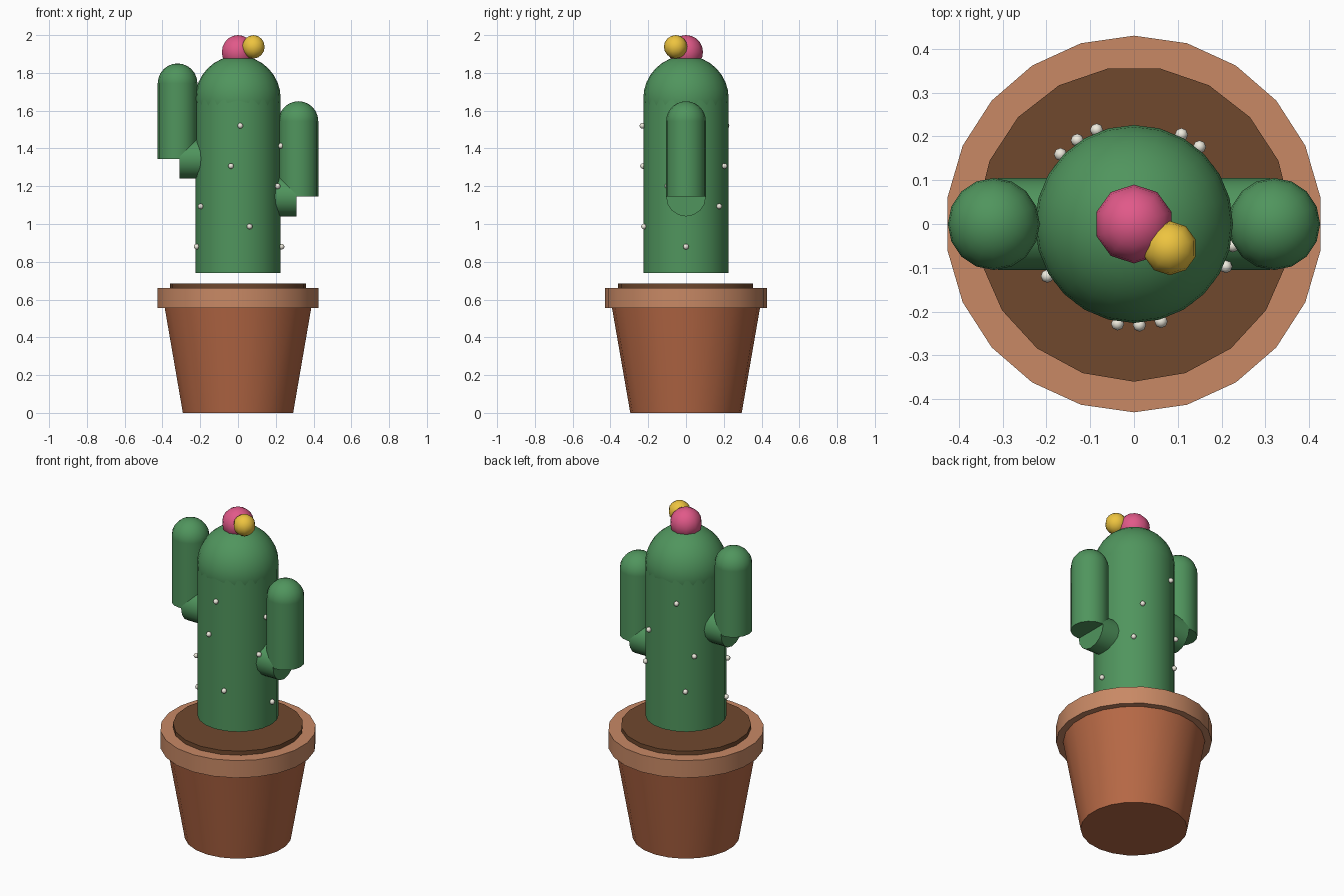
import bpy, bmesh, math
from mathutils import Matrix, Vector

if "Cube" in bpy.data.objects:
    bpy.data.objects.remove(bpy.data.objects["Cube"])


def material(name, rgb):
    m = bpy.data.materials.new(name)
    m.diffuse_color = (*rgb, 1)
    m.use_nodes = True
    m.node_tree.nodes["Principled BSDF"].inputs["Base Color"].default_value = m.diffuse_color
    return m


CLAY = material("clay", (0.47, 0.14, 0.06))
RIM = material("rim_clay", (0.58, 0.25, 0.13))
EARTH = material("earth", (0.16, 0.065, 0.027))
GREEN = material("green", (0.08, 0.30, 0.11))
PINK = material("pink", (0.75, 0.10, 0.25))
YELLOW = material("yellow", (0.85, 0.55, 0.05))
CREAM = material("cream", (0.85, 0.82, 0.72))


def finish(name, bm, mat, angle):
    mesh = bpy.data.meshes.new(name)
    bmesh.ops.recalc_face_normals(bm, faces=bm.faces)
    bm.to_mesh(mesh)
    bm.free()
    mesh.materials.append(mat)
    ob = bpy.data.objects.new(name, mesh)
    bpy.context.collection.objects.link(ob)
    bpy.ops.object.select_all(action='DESELECT')
    ob.select_set(True)
    bpy.context.view_layer.objects.active = ob
    bpy.ops.object.shade_smooth_by_angle(angle=math.radians(angle))
    return ob


def tube(name, p0, p1, r0, r1, sides, mat):
    """Capped cylinder or cone from p0 to p1; upright ones have a corner at -y."""
    p0, p1 = Vector(p0), Vector(p1)
    axis = p1 - p0
    turn = Vector((0, 0, 1)).rotation_difference(axis).to_matrix()
    bm = bmesh.new()
    rings = []
    for p, r in ((p0, r0), (p1, r1)):
        ring = []
        for i in range(sides):
            a = 2 * math.pi * i / sides - math.pi / 2
            ring.append(bm.verts.new(p + turn @ Vector((r * math.cos(a), r * math.sin(a), 0))))
        bm.faces.new(ring)
        rings.append(ring)
    for i in range(sides):
        j = (i + 1) % sides
        bm.faces.new((rings[0][i], rings[0][j], rings[1][j], rings[1][i]))
    return finish(name, bm, mat, 40)


def ball(name, centre, r, segs, rings, mat):
    bm = bmesh.new()
    bmesh.ops.create_uvsphere(bm, u_segments=segs, v_segments=rings, radius=r,
                              matrix=Matrix.Translation(centre))
    return finish(name, bm, mat, 60)


# Pot, rim and soil
tube("pot", (0, 0, 0), (0, 0, 0.58), 0.295, 0.396, 22, CLAY)
tube("pot_rim", (0, 0, 0.555), (0, 0, 0.66), 0.43, 0.43, 22, RIM)
tube("soil", (0, 0, 0.62), (0, 0, 0.685), 0.36, 0.36, 19, EARTH)

# Main stem with its dome
tube("stem", (0, 0, 0.74), (0, 0, 1.66), 0.225, 0.225, 20, GREEN)
ball("stem_dome", (0, 0, 1.665), 0.226, 24, 16, GREEN)

# Arms: elbow, upright part and domed tip
for side, s, z in (("left", -1, 1.345), ("right", 1, 1.145)):
    tube(side + "_elbow", (s * 0.12, 0, z), (s * 0.31, 0, z), 0.105, 0.105, 16, GREEN)
    tube(side + "_arm", (s * 0.32, 0, z), (s * 0.32, 0, z + 0.4), 0.105, 0.105, 16, GREEN)
    ball(side + "_arm_tip", (s * 0.32, 0, z + 0.4), 0.105, 16, 12, GREEN)

# Flowers
ball("pink_flower", (0, 0, 1.91), 0.09, 10, 10, PINK)
ball("yellow_flower", (0.082, -0.055, 1.938), 0.062, 10, 8, YELLOW)

# Spines winding round the stem, seven rows passed twice
for i in range(14):
    a = -1.3 * i
    ball(f"spine_{i + 1}", (0.231 * math.cos(a), 0.231 * math.sin(a), 0.88 + 0.1067 * (i % 7)),
         0.015, 8, 6, CREAM)
